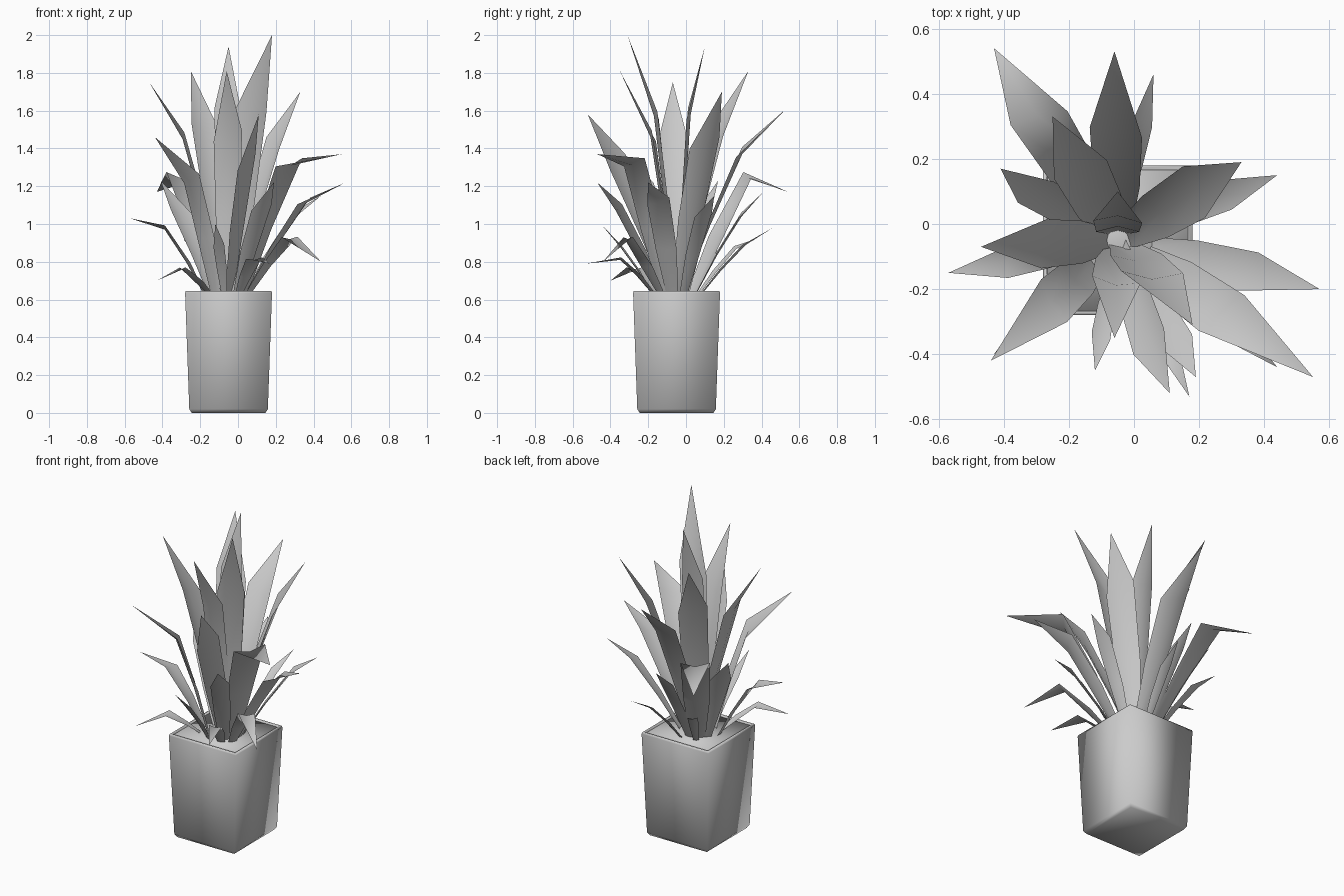
import bpy, bmesh
from math import radians
from mathutils import Vector, Matrix

if "Cube" in bpy.data.objects:
    bpy.data.objects.remove(bpy.data.objects["Cube"])

CENTRE = Vector((-0.05, -0.05, 0))


def make_object(name, bm):
    for f in bm.faces:
        f.smooth = True
    mesh = bpy.data.meshes.new(name)
    bm.to_mesh(mesh)
    bm.free()
    ob = bpy.data.objects.new(name, mesh)
    bpy.context.collection.objects.link(ob)
    return ob


def square_loft(name, rings, cap_end):
    """Loft square rings given as (half width, height)."""
    bm = bmesh.new()
    loops = [[bm.verts.new(CENTRE + Vector((sx * h, sy * h, z)))
              for sx, sy in ((-1, -1), (1, -1), (1, 1), (-1, 1))] for h, z in rings]
    for a, b in zip(loops, loops[1:]):
        for i in range(4):
            j = (i + 1) % 4
            bm.faces.new((a[i], a[j], b[j], b[i]))
    bm.faces.new(loops[0][::-1])
    if cap_end:
        bm.faces.new(loops[-1])
    return make_object(name, bm)


def leaf(name, tip, knee_frac, knee_z, width, base_r, twist=0):
    """Folded blade: narrow base, widest at the knee, pointed tip."""
    tip = Vector(tip)
    out = tip - CENTRE
    out.z = 0
    reach = out.length
    out.normalize()
    base = CENTRE + out * base_r + Vector((0, 0, 0.62))
    knee = CENTRE + out * reach * knee_frac + Vector((0, 0, knee_z))
    low = base.lerp(knee, 0.5) - out * 0.01
    path = [base, low, knee, tip]
    bm = bmesh.new()
    rows = []
    for i, (p, w) in enumerate(zip(path[:3], (0.5, 0.88, 1.0))):
        tangent = (path[i + 1] - path[max(i - 1, 0)]).normalized()
        side = Matrix.Rotation(radians(twist), 3, tangent) @ Vector((-out.y, out.x, 0))
        normal = tangent.cross(side)
        if normal.dot(out) > 0:
            normal = -normal
        h = width * w / 2
        lift = normal * h * 0.25
        # one edge peaks later than the other
        skew = tangent * width * (0.2 if i == 2 else 0)
        rows.append([bm.verts.new(p - side * h + lift - skew), bm.verts.new(p),
                     bm.verts.new(p + side * h + lift + skew)])
    end = bm.verts.new(tip)
    for a, b in zip(rows, rows[1:]):
        for i in range(2):
            bm.faces.new((a[i], a[i + 1], b[i + 1], b[i]))
    for i in range(2):
        bm.faces.new((rows[2][i], rows[2][i + 1], end))
    return make_object(name, bm)


# Tapered square pot with a thin rim, and the soil just below it
square_loft("pot", [(0.195, 0), (0.208, 0.02), (0.23, 0.635), (0.227, 0.645),
                    (0.217, 0.645), (0.215, 0.62)], False)
square_loft("soil", [(0.216, 0.61), (0.216, 0.635)], True)

# Leaves: tip x, y, z, knee reach fraction, knee height, width, twist
tall = [
    (0.18, -0.31, 2.00, 0.46, 1.57, 0.18, -40), (-0.05, 0.10, 1.94, 0.50, 1.58, 0.15, 0),
    (-0.25, 0.33, 1.81, 0.62, 1.49, 0.17, 0), (-0.06, -0.35, 1.81, 0.46, 1.46, 0.15, 0),
    (-0.47, -0.07, 1.75, 0.58, 1.45, 0.15, 0), (0.33, 0.19, 1.70, 0.66, 1.42, 0.17, 0),
    (-0.06, 0.53, 1.61, 0.60, 1.37, 0.16, 0), (0.11, -0.52, 1.58, 0.68, 1.32, 0.14, 35),
]
middle = [
    (-0.44, -0.42, 1.46, 0.53, 1.23, 0.15, 0), (0.55, -0.47, 1.37, 0.55, 1.31, 0.17, 0),
    (-0.41, 0.17, 1.23, 0.72, 1.06, 0.12, -20), (-0.43, 0.54, 1.17, 0.65, 1.24, 0.17, 0),
    (0.57, -0.20, 1.22, 0.66, 1.11, 0.13, 0), (0.19, -0.47, 1.22, 0.75, 1.08, 0.11, 0),
    (-0.08, 0.41, 1.17, 0.75, 1.04, 0.09, 0), (0.44, 0.15, 1.15, 0.72, 1.04, 0.09, 0),
]
low = [
    (-0.57, -0.15, 1.03, 0.65, 0.97, 0.10, 0), (-0.12, -0.45, 1.00, 0.75, 0.88, 0.06, 0),
    (0.06, 0.46, 0.98, 0.72, 0.89, 0.06, 0), (-0.29, 0.37, 0.92, 0.75, 0.87, 0.06, 0),
    (0.44, -0.44, 0.80, 0.66, 0.92, 0.09, 0), (0.17, -0.53, 0.79, 0.62, 0.81, 0.08, 0),
    (-0.43, -0.40, 0.70, 0.64, 0.76, 0.08, 0),
]
for group, rows, base_r in (("tall", tall, 0.03), ("middle", middle, 0.10), ("low", low, 0.13)):
    for n, (x, y, z, frac, kz, w, tw) in enumerate(rows, 1):
        leaf(f"{group}_leaf_{n}", (x, y, z), frac, kz, w, base_r, tw)
